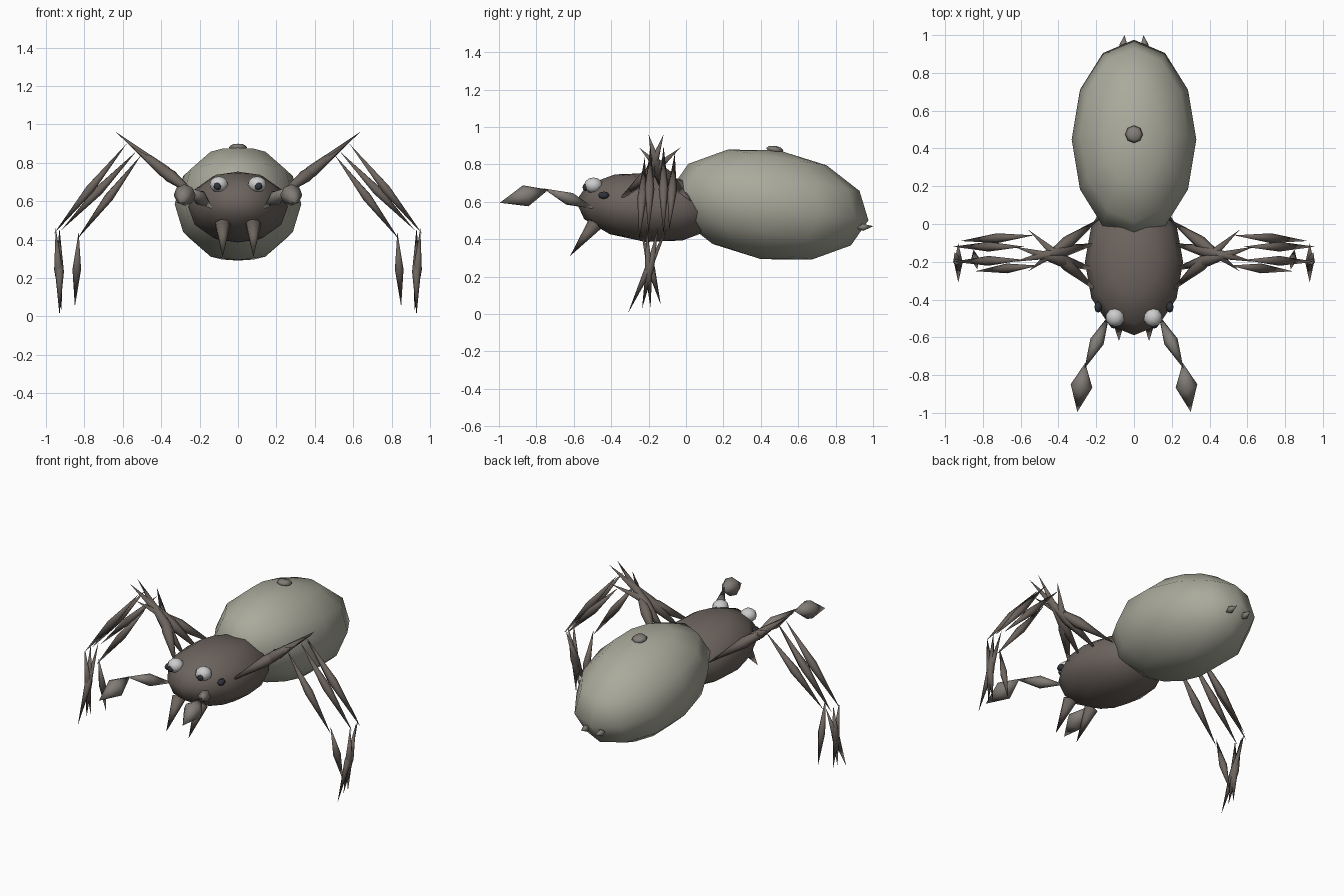
import bpy, bmesh, math
from mathutils import Vector, Matrix

if "Cube" in bpy.data.objects:
    bpy.data.objects.remove(bpy.data.objects["Cube"])


def material(name, rgb):
    m = bpy.data.materials.new(name)
    m.diffuse_color = (*rgb, 1)
    m.use_nodes = True
    m.node_tree.nodes["Principled BSDF"].inputs["Base Color"].default_value = m.diffuse_color
    return m


BODY = material("dark_brown", (0.15, 0.125, 0.11))
BELLY = material("olive_grey", (0.40, 0.40, 0.33))
PALP = material("warm_grey", (0.22, 0.20, 0.18))
WHITE = material("eye_white", (0.8, 0.8, 0.8))
BLACK = material("pupil_black", (0.03, 0.035, 0.045))


def finish(bm, name, mat):
    bmesh.ops.recalc_face_normals(bm, faces=bm.faces)
    for f in bm.faces:
        f.smooth = True
    me = bpy.data.meshes.new(name)
    bm.to_mesh(me)
    bm.free()
    me.materials.append(mat)
    ob = bpy.data.objects.new(name, me)
    bpy.context.collection.objects.link(ob)
    return ob


def ball(name, loc, size, mat, seg=12, rings=6, tilt=0):
    bm = bmesh.new()
    bmesh.ops.create_uvsphere(bm, u_segments=seg, v_segments=rings, radius=1)
    ob = finish(bm, name, mat)
    ob.data.transform(Matrix.Translation(loc)
                      @ Matrix.Rotation(math.radians(tilt), 4, 'X')
                      @ Matrix.Diagonal((*size, 1)))
    return ob


def spindle(name, a, b, radius, mat, peak=0.5, sides=6):
    """Pointed double cone between two points; peak 0 makes a plain cone."""
    a, b = Vector(a), Vector(b)
    rot = (b - a).to_track_quat('Z', 'Y')
    mid = a.lerp(b, peak)
    bm = bmesh.new()
    va, vb = bm.verts.new(a), bm.verts.new(b)
    ring = []
    for i in range(sides):
        t = 2 * math.pi * i / sides
        ring.append(bm.verts.new(
            mid + rot @ Vector((radius * math.cos(t), radius * math.sin(t), 0))))
    for i in range(sides):
        p, q = ring[i], ring[(i + 1) % sides]
        bm.faces.new((va, q, p))
        bm.faces.new((vb, p, q))
    return finish(bm, name, mat)


# Body
ball("abdomen", (0, 0.447, 0.585), (0.33, 0.535, 0.295), BELLY, tilt=-9)
ball("cephalothorax", (0, -0.2, 0.57), (0.26, 0.39, 0.185), BODY, tilt=-5)
ball("abdomen_knob", (0, 0.475, 0.88), (0.047, 0.047, 0.02), PALP, 8, 4, -9)

# Femur, tibia and tarsus of each leg, for the +x side
LEGS = [
    ((.18, -.37, .60), (.56, -.03, .89), (.53, -.06, .86), (.92, -.09, .45),
     (.93, -.10, .46), (.93, -.31, .005)),
    ((.18, -.25, .59), (.635, -.12, .96), (.58, -.12, .90), (.96, -.12, .43),
     (.95, -.15, .46), (.92, -.235, .03)),
    ((.18, -.10, .59), (.635, -.20, .96), (.58, -.19, .90), (.96, -.20, .43),
     (.95, -.21, .46), (.92, -.19, .03)),
    ((.18, .03, .60), (.56, -.25, .89), (.505, -.22, .84), (.84, -.25, .40),
     (.83, -.24, .44), (.85, -.135, .05)),
]

for side, s in (("left", 1), ("right", -1)):
    def p(v):
        return (v[0] * s, v[1], v[2])

    for n, (f0, f1, t0, t1, e0, e1) in enumerate(LEGS, 1):
        spindle(f"femur_{n}_{side}", p(f0), p(f1), 0.034, BODY, 0.45)
        spindle(f"tibia_{n}_{side}", p(t0), p(t1), 0.026, BODY)
        spindle(f"tarsus_{n}_{side}", p(e0), p(e1), 0.023, BODY)

    # Eyes
    ball(f"main_eye_{side}", p((.1, -.495, .688)), (.05, .05, .042), WHITE, 10, 6)
    ball(f"pupil_{side}", p((.107, -.537, .678)), (.02, .016, .02), BLACK, 8, 4)
    ball(f"side_eye_{side}", p((.19, -.44, .635)), (.02, .03, .02), BLACK, 8, 4)

    # Fangs
    spindle(f"fang_{side}", p((.08, -.48, .49)), p((.08, -.62, .31)),
            0.042, BODY, 0.05, 7)

    # Feelers
    spindle(f"feeler_arm_{side}", p((.13, -.48, .56)), p((.262, -.765, .672)),
            0.038, PALP, 0.5, 6)
    spindle(f"feeler_club_{side}", p((.258, -.735, .665)), p((.3, -.995, .595)),
            0.058, PALP, 0.47, 8)

    # Spinnerets
    spindle(f"spinneret_{side}", p((.06, .91, .46)), p((.05, 1.0, .47)),
            0.022, PALP, 0.4, 6)
